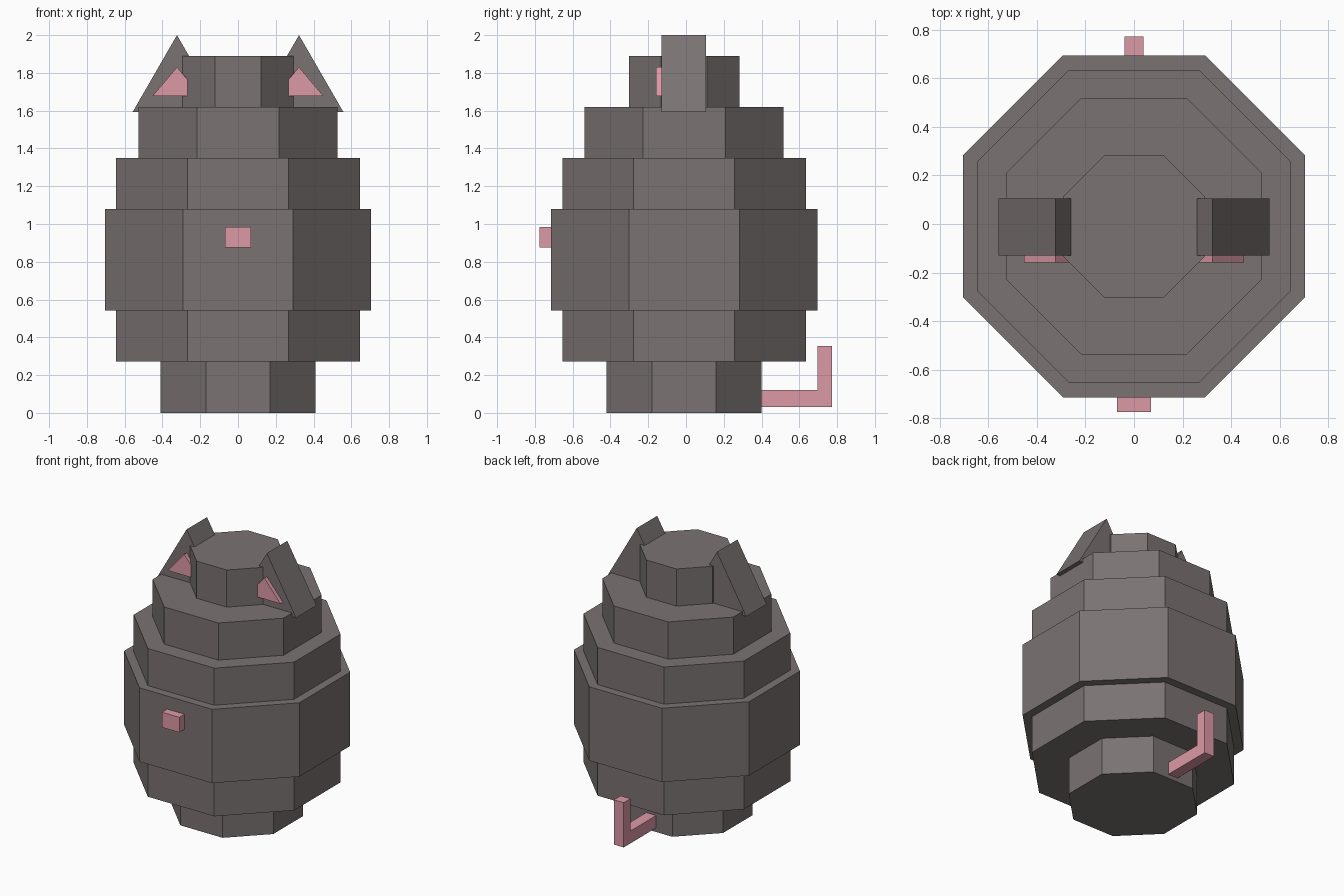
import bpy, math

cube = bpy.data.objects.get("Cube")
if cube:
    bpy.data.objects.remove(cube, do_unlink=True)


def material(name, rgb):
    m = bpy.data.materials.new(name)
    m.use_nodes = True
    m.diffuse_color = (*rgb, 1)
    m.node_tree.nodes["Principled BSDF"].inputs["Base Color"].default_value = (*rgb, 1)
    return m


GREY = material("warm grey", (0.195, 0.17, 0.168))
PINK = material("soft pink", (0.72, 0.32, 0.38))
CENTRE_Y = -0.01


def extrude(name, profile, to_point, low, high, mat):
    """Closed prism: a 2D profile swept between two depths."""
    n = len(profile)
    verts = [to_point(a, b, d) for d in (low, high) for a, b in profile]
    faces = [tuple(reversed(range(n))), tuple(range(n, 2 * n))]
    faces += [(i, (i + 1) % n, n + (i + 1) % n, n + i) for i in range(n)]
    mesh = bpy.data.meshes.new(name)
    mesh.from_pydata(verts, [], faces)
    mesh.materials.append(mat)
    obj = bpy.data.objects.new(name, mesh)
    bpy.context.collection.objects.link(obj)
    # Consistent outward normals
    import bmesh
    bm = bmesh.new()
    bm.from_mesh(mesh)
    bmesh.ops.recalc_face_normals(bm, faces=bm.faces)
    bm.to_mesh(mesh)
    bm.free()
    return obj


def along_z(a, b, d):
    return (a, b, d)


def along_y(a, b, d):
    return (a, d, b)


def along_x(a, b, d):
    return (d, a, b)


# Stacked octagonal body tiers: name, half width, bottom, top
tiers = [
    ("base_tier", 0.41, 0, 0.272),
    ("lower_body_tier", 0.645, 0.272, 0.543),
    ("belly_tier", 0.705, 0.543, 1.08),
    ("chest_tier", 0.645, 1.08, 1.35),
    ("shoulder_tier", 0.527, 1.35, 1.62),
    ("head_tier", 0.293, 1.62, 1.89),
]
for name, half, bottom, top in tiers:
    radius = half / math.cos(math.pi / 8)
    angles = [math.pi * (2 * i + 1) / 8 for i in range(8)]
    octagon = [(radius * math.cos(t), CENTRE_Y + radius * math.sin(t)) for t in angles]
    extrude(name, octagon, along_z, bottom, top, GREY)

# Triangular ears with raised pink inner panels
for side, s in (("left", 1), ("right", -1)):
    x = 0.323 * s
    ear = [(x - 0.235, 1.593), (x + 0.235, 1.593), (x, 2.0)]
    inner = [(x - 0.13, 1.677), (x + 0.13, 1.677), (x, 1.83)]
    extrude(side + "_ear", ear, along_y, -0.13, 0.105, GREY)
    extrude(side + "_inner_ear", inner, along_y, -0.158, -0.13, PINK)

# Square nose on the belly front
nose = [(-0.07, 0.875), (0.07, 0.875), (0.07, 0.985), (-0.07, 0.985)]
extrude("nose", nose, along_y, -0.775, -0.71, PINK)

# L-shaped tail behind the base
tail = [(0.38, 0.03), (0.773, 0.03), (0.773, 0.355),
        (0.695, 0.355), (0.695, 0.12), (0.38, 0.12)]
extrude("tail", tail, along_x, -0.04, 0.04, PINK)
